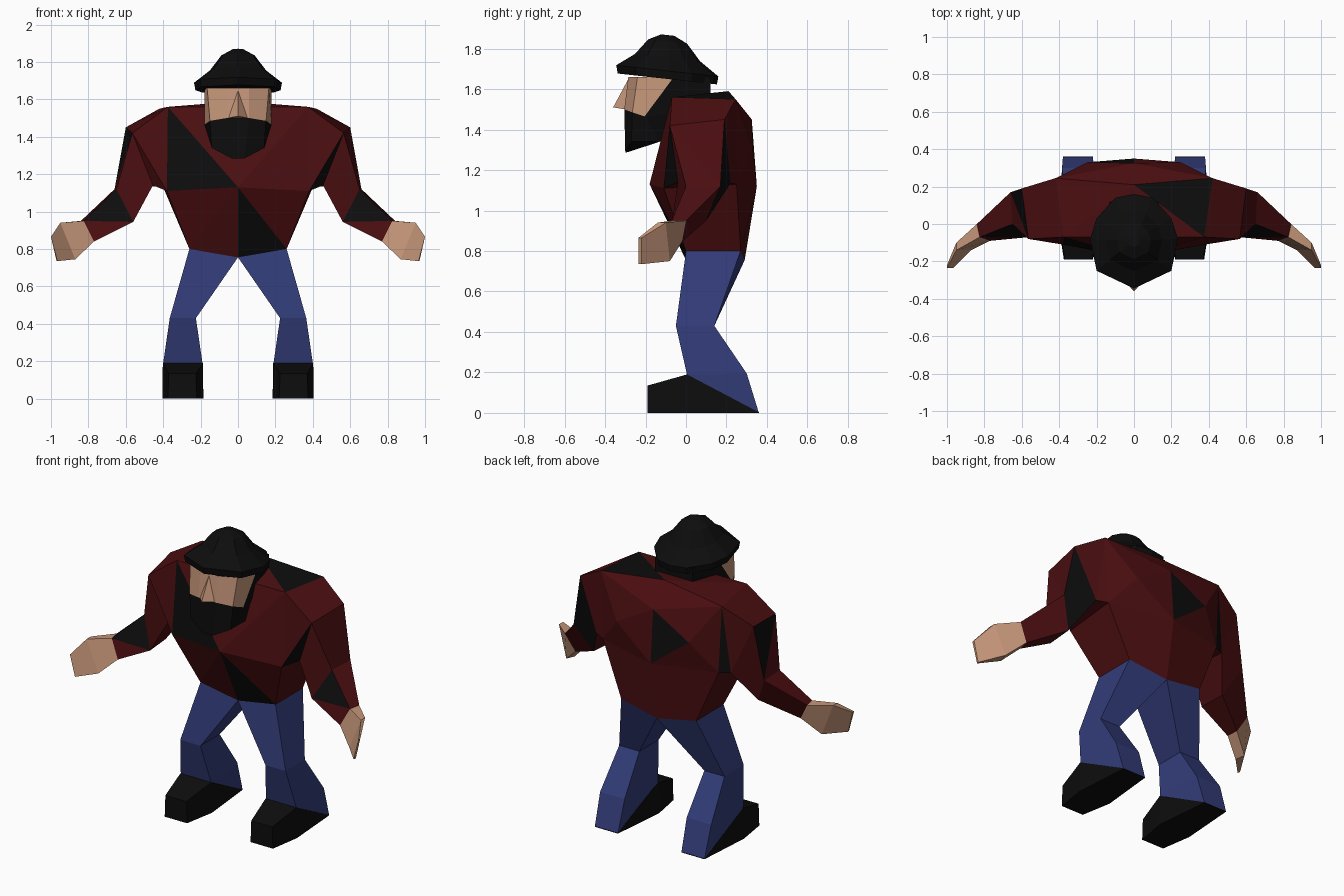
import bpy, bmesh

cube = bpy.data.objects.get("Cube")
if cube:
    bpy.data.objects.remove(cube)


def material(name, colour):
    m = bpy.data.materials.new(name)
    m.use_nodes = True
    m.diffuse_color = (*colour, 1)
    bsdf = m.node_tree.nodes["Principled BSDF"]
    bsdf.inputs["Base Color"].default_value = (*colour, 1)
    bsdf.inputs["Roughness"].default_value = 0.9
    return m


MATS = {
    "red": material("dark_red_shirt", (.072, .0045, .0056)),
    "black": material("black_cloth", (.004, .004, .004)),
    "blue": material("blue_trousers", (.032, .045, .19)),
    "skin": material("skin", (.55, .30, .19)),
}
KEYS = list(MATS)


def finish(name, bm):
    """Turn a bmesh into a flat-shaded object with the shared palette."""
    bmesh.ops.recalc_face_normals(bm, faces=bm.faces)
    mesh = bpy.data.meshes.new(name)
    bm.to_mesh(mesh)
    bm.free()
    for m in MATS.values():
        mesh.materials.append(m)
    obj = bpy.data.objects.new(name, mesh)
    bpy.context.scene.collection.objects.link(obj)
    return obj


def add_face(bm, verts, colour):
    f = bm.faces.new(verts)
    f.material_index = KEYS.index(colour)


def loft(bm, rings, colour):
    """Skin a list of equal-sized rings and cap both ends."""
    loops = [[bm.verts.new(p) for p in r] for r in rings]
    n = len(loops[0])
    for a, b in zip(loops, loops[1:]):
        for i in range(n):
            j = (i + 1) % n
            add_face(bm, (a[i], a[j], b[j], b[i]), colour(len(bm.faces)) if callable(colour) else colour)
    add_face(bm, loops[0], "black" if callable(colour) else colour)
    add_face(bm, loops[-1], "black" if callable(colour) else colour)


def flip(rings, side):
    return [[(x * side, y, z) for x, y, z in r] for r in rings]


def patches(bm, points, faces, side):
    """Faces named by corner letters; each has a left and a right colour."""
    cache = {}

    def vert(k):
        if k not in cache:
            x, y, z = points[k]
            cache[k] = bm.verts.new((x * side, y, z))
        return cache[k]

    for corners, left, right in faces:
        add_face(bm, [vert(k) for k in corners], left if side > 0 else right)


# Shirt corners on the left half: torso, shoulder, elbow, wrist
P = {
    "c": (0, -.18, 1.13), "v": (0, 0, .755), "t": (0, .29, .755),
    "L": (0, .35, 1.12), "U": (0, .325, 1.45), "N": (0, .21, 1.59),
    "o": (0, -.07, 1.56), "M": (.25, .33, 1.31),
    "w": (.26, 0, .80), "x": (.26, .27, .80),
    "A": (.375, -.07, 1.56), "B": (.42, .245, 1.55),
    "K": (.40, .25, 1.13), "F": (.38, -.11, 1.11),
    "D": (.565, -.08, 1.42), "E": (.60, .19, 1.45),
    "P": (.465, .22, 1.135), "Q": (.455, -.04, 1.14),
    "G": (.65, 0, 1.12), "H": (.66, .17, 1.12),
    "I": (.57, .10, .95), "J": (.56, -.07, .945),
    "1": (.825, -.07, .95), "2": (.84, 0, .95),
    "3": (.78, -.02, .845), "4": (.77, -.09, .84),
}
R, K = "red", "black"
torso = [
    ("cFA", R, K), ("cAo", R, R), ("cvw", K, R), ("cwF", R, R),
    ("FwxK", R, R), ("oAN", R, R), ("ABN", K, R), ("NBU", R, R),
    ("UBM", R, R), ("UML", R, K), ("MBK", R, R), ("MKL", R, R),
    ("LKxt", R, R), ("vwxt", R, R),
]
sleeve = [
    ("ABED", R, R), ("BKP", R, K), ("BPE", R, R), ("KFQP", R, R),
    ("FAD", R, R), ("FDQ", K, R), ("DEH", R, K), ("DHG", R, R),
    ("EPIH", K, R), ("PQJI", R, R), ("QDGJ", R, R), ("GH21", R, R),
    ("HI32", R, R), ("IJ43", R, R), ("JG1", K, K), ("J14", R, R),
]
bm = bmesh.new()
for side in (1, -1):
    patches(bm, P, torso + sleeve, side)
bmesh.ops.remove_doubles(bm, verts=bm.verts, dist=.0005)
finish("patched_shirt", bm)

# Hands: wrist, knuckles, fingertips
hand = [
    [P[k] for k in "1234"],
    [(.95, -.14, .94), (.95, -.10, .94), (.885, -.08, .75), (.87, -.14, .745)],
    [(1, -.235, .865), (1, -.22, .865), (.97, -.22, .735), (.965, -.235, .735)],
]
# Trousers: hip, knee, ankle, heel
leg = [
    [(0, 0, .755), (.26, 0, .80), (.26, .27, .80), (0, .29, .755)],
    [(.225, -.05, .43), (.365, -.05, .43), (.365, .14, .43), (.225, .14, .43)],
    [(.19, .005, .19), (.40, .005, .19), (.385, .30, .195), (.215, .30, .195)],
    [(.195, .01, .17), (.395, .01, .17), (.38, .36, 0), (.22, .36, 0)],
]
# Wedge shoes: toe, instep, heel
shoe = [
    [(.22, -.19, 0), (.375, -.19, 0), (.37, -.19, .135), (.225, -.19, .135)],
    [(.185, .005, 0), (.405, .005, 0), (.402, .005, .19), (.188, .005, .19)],
    [(.22, .36, 0), (.38, .36, 0), (.38, .36, .003), (.22, .36, .003)],
]
for name, rings, colour in (("hand", hand, "skin"), ("trouser_leg", leg, "blue"), ("shoe", shoe, "black")):
    for label, side in (("left", 1), ("right", -1)):
        bm = bmesh.new()
        loft(bm, flip(rings, side), colour)
        finish(f"{label}_{name}", bm)


# Head: skin between brow and cheek rings, beard and hair elsewhere
def full_ring(half):
    return half + [(-x, y, z) for x, y, z in reversed(half)]


head = [full_ring(h) for h in (
    [(.06, -.285, 1.66), (.165, -.24, 1.66), (.18, -.06, 1.66), (.13, .12, 1.66)],
    [(.06, -.305, 1.50), (.15, -.265, 1.485), (.18, -.205, 1.465), (.13, .12, 1.50)],
    [(.035, -.30, 1.285), (.14, -.27, 1.34), (.14, -.13, 1.34), (.10, .10, 1.38)],
)]
bm = bmesh.new()
loft(bm, head, lambda i: "skin" if i in (0, 1, 5, 6, 7) else "black")
finish("bearded_head", bm)

# Nose
bm = bmesh.new()
bridge, tip, l, r = [bm.verts.new(p) for p in (
    (0, -.285, 1.65), (0, -.36, 1.51), (.055, -.30, 1.50), (-.055, -.30, 1.50))]
for tri in ((bridge, tip, l), (bridge, r, tip), (tip, r, l), (bridge, l, r)):
    add_face(bm, tri, "skin")
finish("nose", bm)

# Cap: one outline scaled up the crown, tilted with the peak raised
outline = [(0, -.345), (.2, -.25), (.235, -.08), (.2, .03), (.1, .14), (0, .16)]
outline += [(-x, y) for x, y in outline[-2:0:-1]]
cap = []
for z, s in ((1.65, .97), (1.69, 1), (1.755, .64), (1.835, .38), (1.867, .13)):
    cap.append([(x * s, -.09 + (y + .09) * s, z - .11 * s * (y + .09)) for x, y in outline])
bm = bmesh.new()
loft(bm, cap, "black")
finish("cap", bm)
